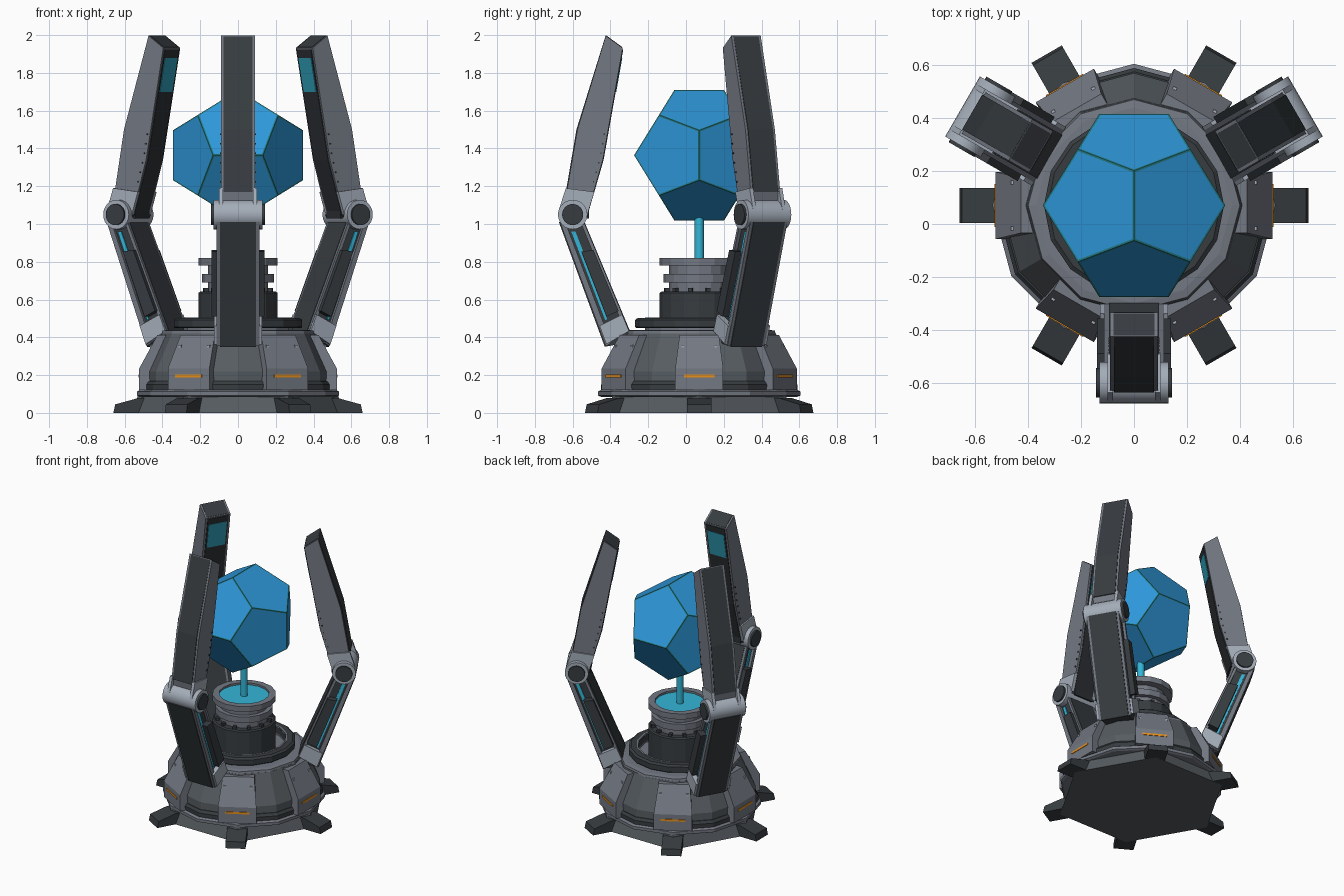
import bpy, bmesh, math
from mathutils import Vector

if "Cube" in bpy.data.objects:
    bpy.data.objects.remove(bpy.data.objects["Cube"])

CY = 0.07                      # radial centre in y
ARMS = [-90, 30, 150]
SIX = [i * 60 for i in range(6)]


def mat(name, *rgb):
    m = bpy.data.materials.new(name)
    lin = [((c / 255 + 0.055) / 1.055) ** 2.4 for c in rgb]
    m.diffuse_color = (*lin, 1)
    m.use_nodes = True
    m.node_tree.nodes["Principled BSDF"].inputs["Base Color"].default_value = m.diffuse_color
    return m


LIGHT = mat("light_grey", 164, 173, 185)
STEEL = mat("steel_grey", 115, 120, 130)
WALL = mat("wall_grey", 86, 92, 97)
DARK = mat("dark_grey", 55, 60, 64)
BLACK = mat("near_black", 44, 47, 51)
BLUE = mat("crystal_blue", 46, 152, 218)
TEAL = mat("edge_teal", 36, 124, 132)
CYAN = mat("cyan_glow", 52, 182, 216)
PANEL = mat("screen_teal", 46, 158, 184)
ORANGE = mat("orange_stripe", 240, 150, 30)


def finish(name, bm, mats, angles=(0,), z=0.0, smooth=False):
    """Turn a bmesh into one object per angle around the centre."""
    bmesh.ops.recalc_face_normals(bm, faces=bm.faces)
    me = bpy.data.meshes.new(name)
    bm.to_mesh(me)
    bm.free()
    for m in mats:
        me.materials.append(m)
    for i, a in enumerate(angles):
        ob = bpy.data.objects.new(name if len(angles) == 1 else f"{name}_{i + 1}", me)
        ob.location = (0, CY, z)
        ob.rotation_euler.z = math.radians(a)
        bpy.context.collection.objects.link(ob)
        if smooth and i == 0:
            bpy.ops.object.select_all(action='DESELECT')
            ob.select_set(True)
            bpy.context.view_layer.objects.active = ob
            bpy.ops.object.shade_smooth_by_angle(angle=math.radians(35))


def add_prism(bm, prof, t0, t1):
    """Extrude a (radius, height) profile sideways from t0 to t1."""
    a = [bm.verts.new((r, t0, z)) for r, z in prof]
    b = [bm.verts.new((r, t1, z)) for r, z in prof]
    bm.faces.new(a)
    bm.faces.new(b[::-1])
    n = len(prof)
    for i in range(n):
        j = (i + 1) % n
        bm.faces.new((a[i], b[i], b[j], a[j]))


def prism(name, prof, half, m, angles, inner=None, taper=None):
    """Centred prism, or a mirrored pair when an inner offset is given."""
    bm = bmesh.new()
    if inner is None:
        add_prism(bm, prof, -half, half)
    else:
        add_prism(bm, prof, inner, half)
        add_prism(bm, prof, -half, -inner)
    if taper:
        for v in bm.verts:
            if v.co.z > taper[0]:
                v.co.y *= taper[1]
    finish(name, bm, [m], angles)


def lathe(name, prof, n, m, ring=False, smooth=False):
    """Spin a profile; ring=True closes the section, else ends are capped."""
    bm = bmesh.new()
    loops = [[bm.verts.new((r * math.cos(2 * math.pi * k / n),
                            r * math.sin(2 * math.pi * k / n), z))
              for k in range(n)] for r, z in prof]
    for i in range(len(loops) - (0 if ring else 1)):
        a, b = loops[i], loops[(i + 1) % len(loops)]
        for k in range(n):
            q = (k + 1) % n
            bm.faces.new((a[k], a[q], b[q], b[k]))
    if not ring:
        bm.faces.new(loops[0])
        bm.faces.new(loops[-1])
    finish(name, bm, [m], smooth=smooth)


# ---- Base: skirt, feet, flange and faceted dome
lathe("base_skirt", [(.565, 0), (.53, .09)], 6, WALL)
prism("foot", [(.42, .001), (.66, 0), (.65, .045), (.53, .078), (.42, .078)],
      .066, DARK, SIX)
lathe("base_flange", [(.52, .085), (.535, .092), (.535, .113), (.52, .122)], 12, STEEL)
lathe("base_bumper", [(.519, .12), (.519, .15), (.505, .168), (.48, .168)], 12, DARK)
lathe("dome_wall", [(.5, .12), (.5, .22), (.405, .42)], 12, WALL)
lathe("dome_rim", [(.405, .415), (.4, .435), (.37, .44)], 12, STEEL)
prism("dome_panel", [(.44, .12), (.523, .12), (.523, .235), (.427, .412), (.37, .412)],
      .127, STEEL, SIX, taper=(.3, .82))
prism("panel_stripe", [(.515, .188), (.527, .188), (.527, .202), (.515, .202)],
      .081, ORANGE, SIX)
prism("panel_bolt", [(.442, .345), (.465, .345), (.465, .36), (.442, .36)],
      .095, LIGHT, SIX, inner=.08)

# ---- Turntable ring and pedestal
lathe("turntable_ring", [(.335, .45), (.34, .455), (.34, .492), (.325, .503),
                         (.285, .503), (.275, .495), (.275, .45)], 16, DARK, ring=True)
lathe("turntable_liner", [(.276, .44), (.276, .505), (.288, .505), (.288, .44)],
      16, STEEL, ring=True)
lathe("pedestal_drum", [(.21, .43), (.21, .635), (.2, .642)], 16, DARK)
lathe("pedestal_column", [(.16, .64), (.16, .79)], 16, STEEL)
lathe("lower_collar", [(.15, .69), (.19, .69), (.19, .735), (.15, .735)],
      16, STEEL, ring=True)
lathe("upper_collar", [(.15, .78), (.21, .78), (.21, .82), (.165, .82), (.165, .79)],
      16, STEEL, ring=True)
lathe("emitter_disc", [(.166, .79), (.166, .806)], 24, CYAN)
lathe("emitter_rod", [(.024, .8), (.024, 1.04)], 16, CYAN, smooth=True)
prism("drum_bolt", [(.165, .64), (.19, .64), (.19, .66), (.165, .66)],
      .011, DARK, [15 + 30 * i for i in range(12)])

# ---- Floating dodecahedron with framed faces
bm = bmesh.new()
S, P = .2132, (1 + 5 ** .5) / 2
pts = [(x, y, z) for x in (-1, 1) for y in (-1, 1) for z in (-1, 1)]
for a in (-1 / P, 1 / P):
    for b in (-P, P):
        pts += [(0, a, b), (a, b, 0), (b, 0, a)]
for p in pts:
    bm.verts.new(Vector(p) * S)
bmesh.ops.convex_hull(bm, input=bm.verts)
bmesh.ops.dissolve_limit(bm, angle_limit=.05, verts=bm.verts, edges=bm.edges)
bmesh.ops.recalc_face_normals(bm, faces=bm.faces)
frame = bmesh.ops.inset_individual(bm, faces=bm.faces[:], thickness=.009)["faces"]
for f in frame:
    f.material_index = 1
finish("crystal", bm, [BLUE, TEAL], z=1.364)

# ---- Upper arms
prism("upper_arm", [(.405, 1.932), (.495, 1.997), (.645, 1.5), (.70, 1.18), (.69, 1.06),
                    (.59, 1.06), (.51, 1.34)], .09, STEEL, ARMS)
prism("upper_outer_panel", [(.497, 1.993), (.65, 1.5), (.706, 1.17), (.66, 1.17),
                            (.61, 1.5), (.47, 1.965)], .076, DARK, ARMS)
prism("upper_inner_panel", [(.402, 1.925), (.506, 1.34), (.584, 1.07), (.584, 1.03),
                            (.62, 1.03), (.55, 1.34), (.43, 1.925)], .076, BLACK, ARMS)
prism("upper_tip_panel", [(.408, 1.937), (.492, 1.9985), (.492, 1.98), (.415, 1.925)],
      .078, DARK, ARMS)
prism("upper_screen", [(.407, 1.88), (.439, 1.7), (.46, 1.7), (.43, 1.88)],
      .066, PANEL, ARMS)
for i in range(6):             # small studs along the inner edge
    z = 1.22 + i * .05
    r = .51 + max(0, (1.34 - z)) * .286 - max(0, z - 1.34) * .1765 + .012
    prism(f"arm_stud_{i}", [(r, z), (r + .007, z), (r + .007, z + .008), (r, z + .008)],
          .096, DARK, ARMS, inner=.088)

# ---- Knees
prism("knee_bracket", [(.706, 1.19), (.745, 1.07), (.67, 1.0), (.592, 1.05), (.555, 1.17)],
      .1, LIGHT, ARMS, inner=.079)


def disc(r0, z0, rad, n=24):
    return [(r0 + rad * math.cos(2 * math.pi * k / n),
             z0 + rad * math.sin(2 * math.pi * k / n)) for k in range(n)]


for nm, rad, half, m in (("knee_barrel", .078, .131, LIGHT), ("knee_cap", .056, .143, DARK)):
    bm = bmesh.new()
    add_prism(bm, disc(.67, 1.05, rad), -half, half)
    finish(nm, bm, [m], ARMS, smooth=True)

# ---- Lower arms: dark core with side rails, laid out along the limb
O0, O1 = Vector((.743, 1.01)), Vector((.50, .35))
I0, I1 = Vector((.607, 1.01)), Vector((.365, .43))


def strip(s0, s1, u0, u1):
    """Part of the limb side: s runs knee to base, u outer to inner edge."""
    return [tuple(O0.lerp(O1, s).lerp(I0.lerp(I1, s), u))
            for s, u in ((s0, u0), (s1, u0), (s1, u1), (s0, u1))]


prism("lower_arm", [tuple(O0), tuple(O1), (.39, .37), tuple(I1), tuple(I0), (.586, 1.05)],
      .095, DARK, ARMS)
prism("lower_outer_rail", strip(0, 1, .04, .25), .113, STEEL, ARMS, inner=.09)
prism("lower_glow_top", strip(.08, .26, .34, .5), .102, CYAN, ARMS, inner=.09)
prism("lower_glow_strip", strip(.26, .82, .34, .42), .102, CYAN, ARMS, inner=.09)
prism("lower_inner_rail", strip(0, .98, .84, .98), .113, STEEL, ARMS, inner=.09)
prism("lower_piston", strip(.25, .8, .43, .9), .14, DARK, ARMS, inner=.09)
prism("lower_ankle", strip(.84, .99, .08, .97), .128, LIGHT, ARMS, inner=.09)
